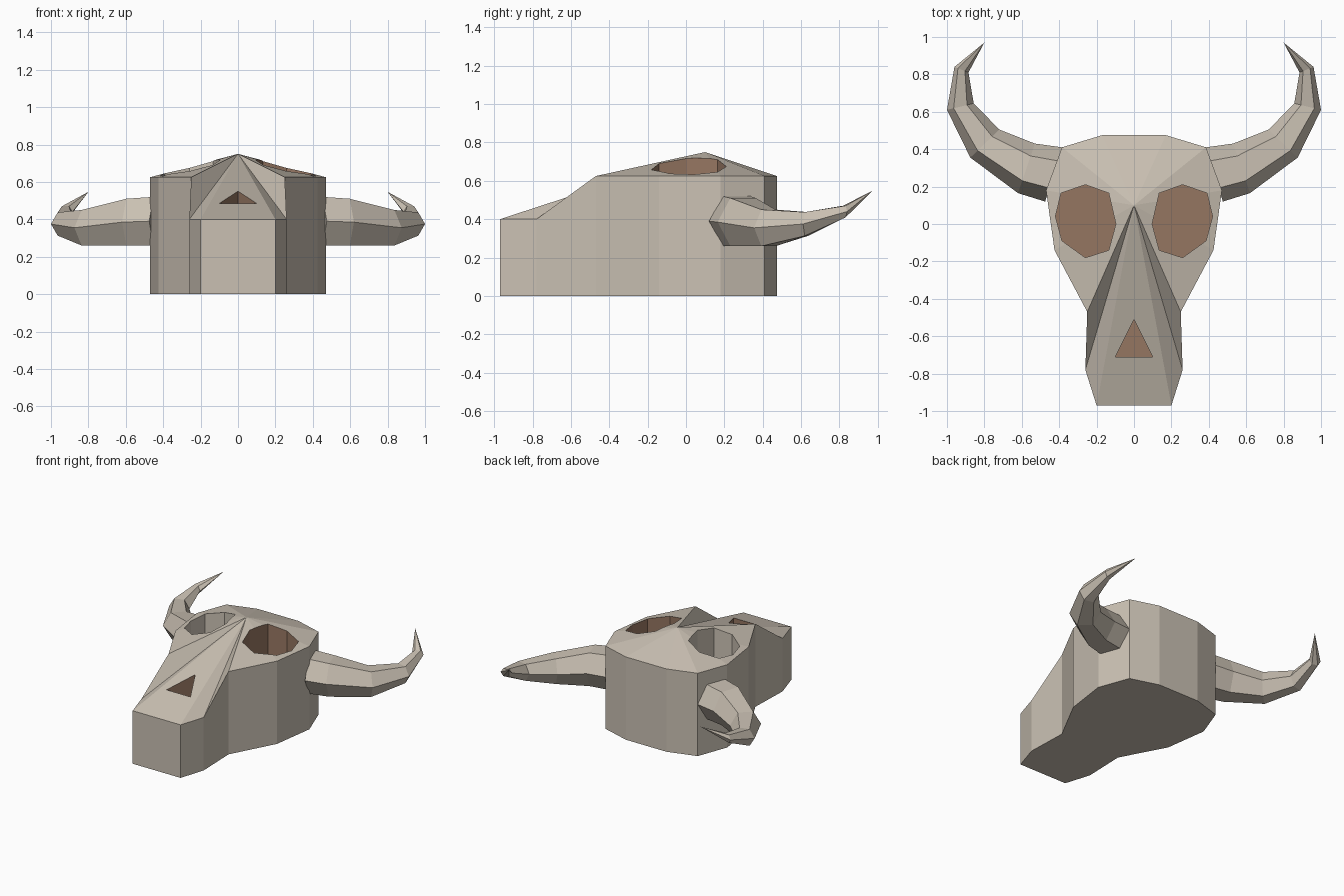
import bpy, bmesh
from mathutils import Vector

default = bpy.data.objects.get("Cube")
if default:
    bpy.data.objects.remove(default, do_unlink=True)


def make_material(name, rgb):
    mat = bpy.data.materials.new(name)
    mat.use_nodes = True
    mat.diffuse_color = (*rgb, 1)
    bsdf = next(n for n in mat.node_tree.nodes if n.type == 'BSDF_PRINCIPLED')
    bsdf.inputs["Base Color"].default_value = (*rgb, 1)
    bsdf.inputs["Roughness"].default_value = 0.9
    return mat


BONE, HOLLOW = 0, 1
materials = [make_material("bone", (0.59, 0.53, 0.45)),
             make_material("hollow brown", (0.30, 0.18, 0.12))]


def finish(name, bm):
    bmesh.ops.recalc_face_normals(bm, faces=bm.faces)
    mesh = bpy.data.meshes.new(name)
    bm.to_mesh(mesh)
    bm.free()
    for mat in materials:
        mesh.materials.append(mat)
    obj = bpy.data.objects.new(name, mesh)
    bpy.context.scene.collection.objects.link(obj)
    return obj


def bridge(bm, a, b):
    """Join two equal rings of vertices with quads."""
    return [bm.faces.new((a[i - 1], a[i], b[i], b[i - 1])) for i in range(len(a))]


# Skull: upright walls around an outline, roof fanned to one peak
RIM = 0.625
half = [(0.17, 0.475, RIM), (0.385, 0.41, RIM), (0.47, 0.18, RIM), (0.425, -0.14, RIM),
        (0.25, -0.47, RIM), (0.26, -0.78, 0.40), (0.20, -0.97, 0.40)]
outline = half + [(-x, y, z) for x, y, z in reversed(half)]
bm = bmesh.new()
floor = [bm.verts.new((x, y, 0)) for x, y, z in outline]
rim = [bm.verts.new(p) for p in outline]
peak = bm.verts.new((0, 0.10, 0.75))
bm.faces.new(floor)
bridge(bm, floor, rim)
for i in range(len(rim)):
    bm.faces.new((rim[i - 1], rim[i], peak))
skull = finish("skull", bm)


# Sockets: straight-sided pits cut into the roof
def socket_cutter(name, points, depth, wall_index):
    bm = bmesh.new()
    low = [bm.verts.new((x, y, depth)) for x, y in points]
    high = [bm.verts.new((x, y, 1.0)) for x, y in points]
    for face in bridge(bm, low, high):
        face.material_index = wall_index
    for ring in (low, high):
        bm.faces.new(ring).material_index = HOLLOW
    obj = finish(name, bm)
    obj.hide_render = True
    return obj


eye = [(0.26, 0.21), (0.39, 0.165), (0.42, 0.04), (0.385, -0.09),
       (0.26, -0.18), (0.135, -0.14), (0.097, 0.0), (0.135, 0.165)]
cutters = [
    socket_cutter("left_eye_cutter", eye, 0.30, HOLLOW),
    socket_cutter("right_eye_cutter", [(-x, y) for x, y in eye], 0.30, BONE),
    socket_cutter("nose_cutter", [(0, -0.51), (-0.10, -0.71), (0.10, -0.71)], 0.25, HOLLOW),
]
for cutter in cutters:
    mod = skull.modifiers.new(cutter.name, 'BOOLEAN')
    mod.operation = 'DIFFERENCE'
    mod.solver = 'EXACT'
    mod.object = cutter
bpy.context.view_layer.update()
carved = bpy.data.meshes.new_from_object(
    skull.evaluated_get(bpy.context.evaluated_depsgraph_get()))
skull.modifiers.clear()
skull.data = carved
for cutter in cutters:
    bpy.data.objects.remove(cutter, do_unlink=True)

# Horns: six-sided rings given as inner xy, outer xy, mid height, half height
rings = [((0.385, 0.41), (0.475, 0.12), 0.39, 0.13),
         ((0.53, 0.43), (0.62, 0.165), 0.385, 0.125),
         ((0.72, 0.505), (0.875, 0.355), 0.355, 0.095),
         ((0.857, 0.645), (1.0, 0.61), 0.375, 0.062),
         ((0.885, 0.81), (0.96, 0.84), 0.44, 0.03)]
hexagon = [(1, 0), (0.5, 1), (-0.5, 1), (-1, 0), (-0.5, -1), (0.5, -1)]


def make_horn(name, side):
    bm = bmesh.new()
    loops = []
    for inner, outer, mid, rise in rings:
        a, b = Vector(inner), Vector(outer)
        centre, reach = (a + b) / 2, (b - a) / 2
        loop = []
        for u, v in hexagon:
            p = centre + reach * u
            loop.append(bm.verts.new((side * p.x, p.y, mid + rise * v)))
        loops.append(loop)
    bm.faces.new(loops[0])
    for a, b in zip(loops, loops[1:]):
        bridge(bm, a, b)
    tip = bm.verts.new((side * 0.80, 0.97, 0.547))
    for i in range(6):
        bm.faces.new((loops[-1][i - 1], loops[-1][i], tip))
    return finish(name, bm)


make_horn("left_horn", 1)
make_horn("right_horn", -1)
